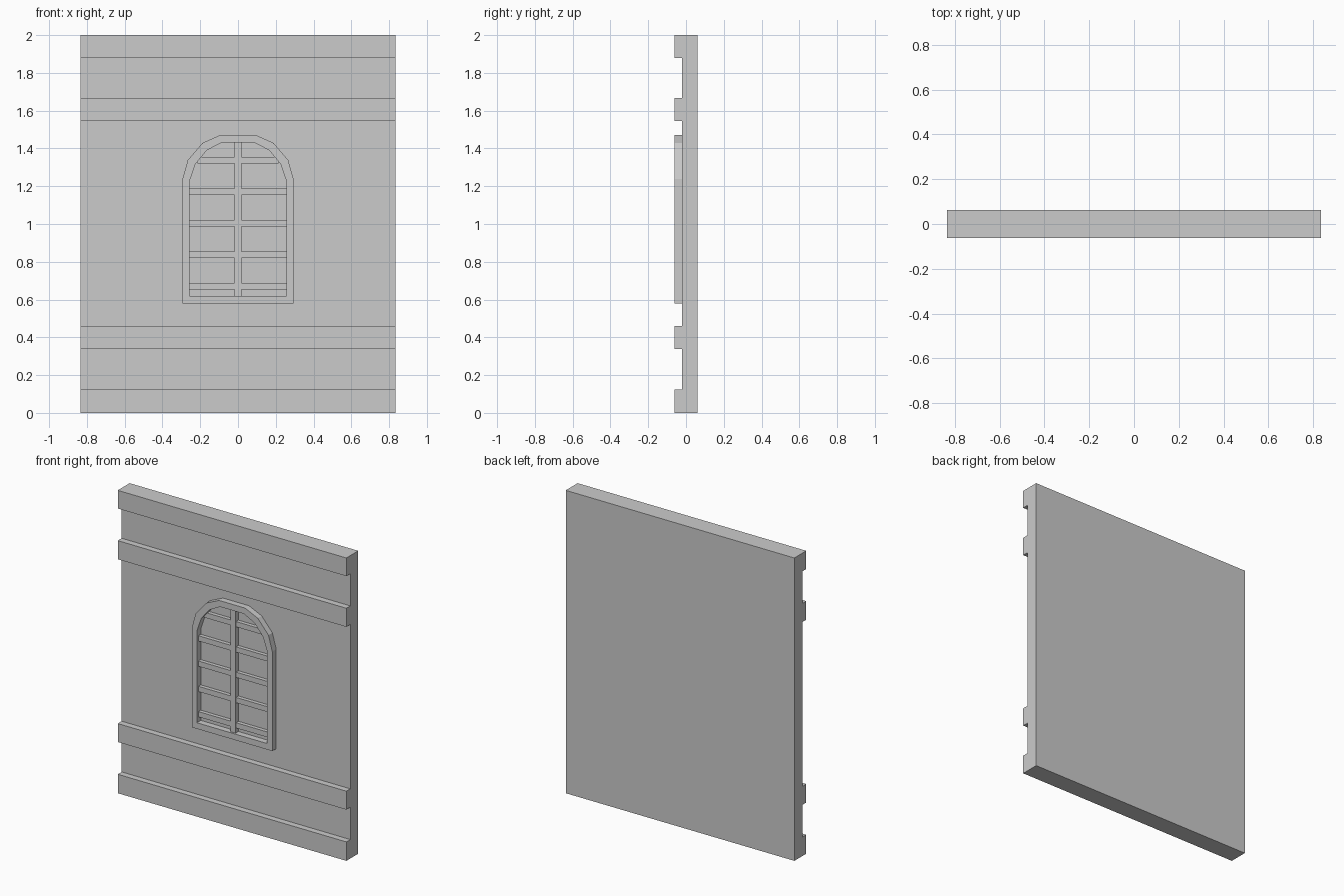
import bpy, bmesh

if "Cube" in bpy.data.objects:
    bpy.data.objects.remove(bpy.data.objects["Cube"])

FRONT, FACE, BACK = -0.062, -0.021, 0.062
HALF_W = 0.835


def make_object(name, bm):
    bmesh.ops.recalc_face_normals(bm, faces=bm.faces)
    mesh = bpy.data.meshes.new(name)
    bm.to_mesh(mesh)
    bm.free()
    obj = bpy.data.objects.new(name, mesh)
    bpy.context.collection.objects.link(obj)
    return obj


def box(name, x0, x1, y0, y1, z0, z1):
    bm = bmesh.new()
    bmesh.ops.create_cube(bm, size=1)
    for v in bm.verts:
        v.co.x = x1 if v.co.x > 0 else x0
        v.co.y = y1 if v.co.y > 0 else y0
        v.co.z = z1 if v.co.z > 0 else z0
    return make_object(name, bm)


def mirrored(half):
    return half + [(-x, z) for x, z in reversed(half)]


# Wall panel: side profile with four raised bands, extruded across x
bands = [(0.0, 0.125), (0.338, 0.46), (1.545, 1.668), (1.88, 2.0)]
profile = [(BACK, 0.0)]
for i, (z0, z1) in enumerate(bands):
    if i > 0:
        profile.append((FACE, z0))
    profile += [(FRONT, z0), (FRONT, z1)]
    if i < len(bands) - 1:
        profile.append((FACE, z1))
profile.append((BACK, 2.0))
bm = bmesh.new()
side = bm.faces.new([bm.verts.new((-HALF_W, y, z)) for y, z in profile])
ext = bmesh.ops.extrude_face_region(bm, geom=[side], use_keep_orig=True)
moved = [g for g in ext["geom"] if isinstance(g, bmesh.types.BMVert)]
bmesh.ops.translate(bm, verts=moved, vec=(2 * HALF_W, 0, 0))
make_object("wall_panel", bm)

# Arched window frame: ring between outer and inner outlines
outer = mirrored([(-0.294, 0.58), (-0.294, 1.237), (-0.266, 1.338),
                  (-0.188, 1.429), (-0.095, 1.471)])
inner = mirrored([(-0.257, 0.62), (-0.257, 1.225), (-0.225, 1.318),
                  (-0.165, 1.39), (-0.087, 1.431)])
bm = bmesh.new()
loops = [[bm.verts.new((x, y, z)) for x, z in pts]
         for pts, y in ((outer, FRONT), (inner, FRONT),
                        (inner, FACE), (outer, FACE))]
n = len(outer)
for a in range(4):
    la, lb = loops[a], loops[(a + 1) % 4]
    for i in range(n):
        j = (i + 1) % n
        bm.faces.new((la[i], la[j], lb[j], lb[i]))
make_object("window_frame", bm)

# Window bars: one upright in front of five crossbars
box("upright_bar", -0.018, 0.018, -0.05, FACE, 0.61, 1.44)
for i in range(5):
    z = 0.67 + i * 0.167
    half = 0.215 if i == 4 else 0.262
    box(f"crossbar_{i + 1}", -half, half, -0.046, FACE, z - 0.0175, z + 0.0175)
